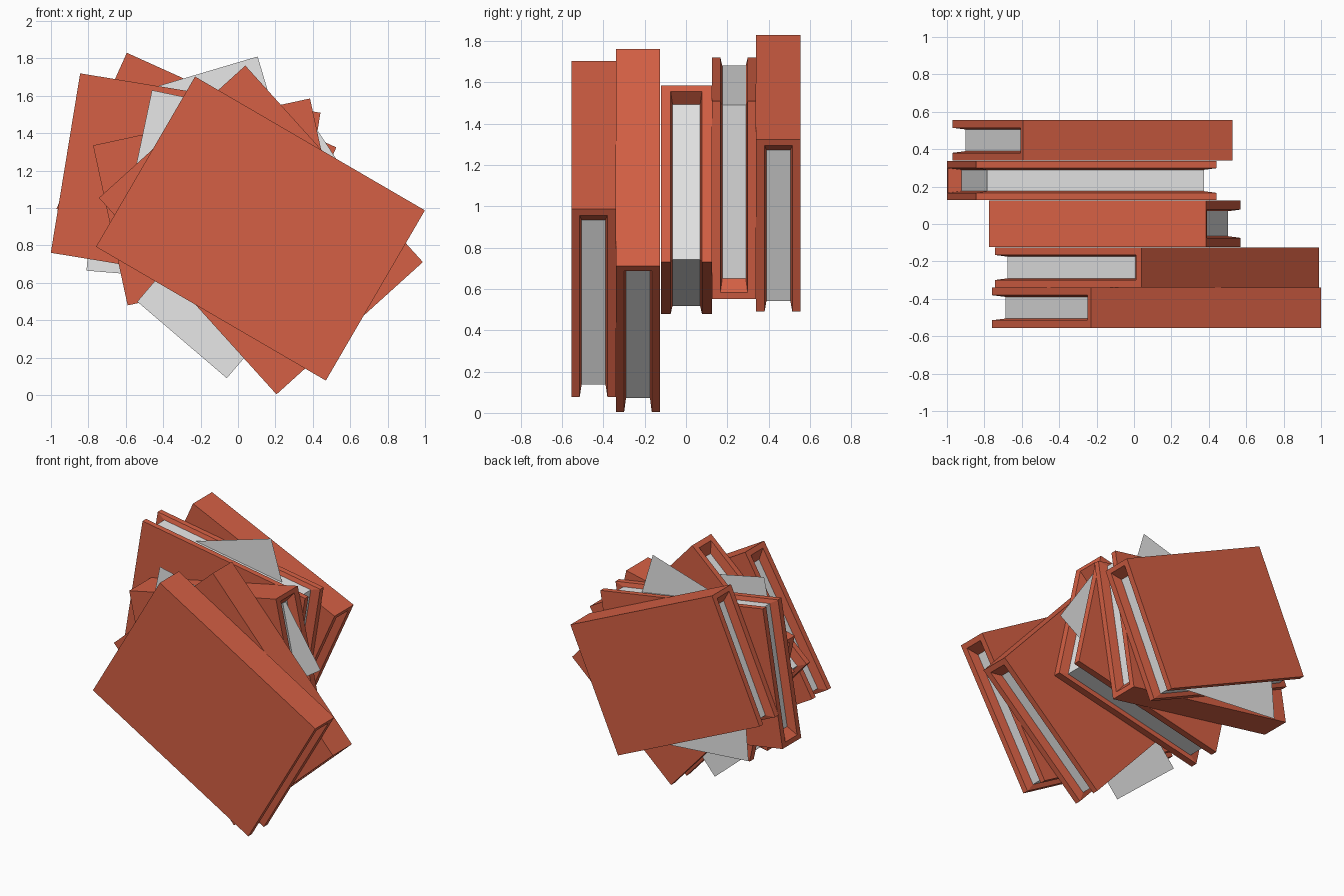
import bpy, bmesh, math
from mathutils import Vector

if "Cube" in bpy.data.objects:
    bpy.data.objects.remove(bpy.data.objects["Cube"])


def material(name, rgb):
    m = bpy.data.materials.new(name)
    m.diffuse_color = (*rgb, 1)
    m.use_nodes = True
    m.node_tree.nodes["Principled BSDF"].inputs["Base Color"].default_value = m.diffuse_color
    return m


RED = material("brick red cover", (0.665, 0.117, 0.058))
PAPER = material("paper grey", (0.8, 0.8, 0.8))


def make_object(name, bm, mat):
    bmesh.ops.recalc_face_normals(bm, faces=bm.faces)
    mesh = bpy.data.meshes.new(name)
    bm.to_mesh(mesh)
    bm.free()
    mesh.materials.append(mat)
    ob = bpy.data.objects.new(name, mesh)
    bpy.context.collection.objects.link(ob)
    return ob


def loft(name, sections, mat):
    """Closed solid through outlines [(y, [(x, z), ...]), ...]."""
    bm = bmesh.new()
    rings = [[bm.verts.new((x, y, z)) for x, z in pts] for y, pts in sections]
    n = len(rings[0])
    bm.faces.new(rings[0])
    bm.faces.new(rings[-1])
    for a, b in zip(rings, rings[1:]):
        for i in range(n):
            j = (i + 1) % n
            bm.faces.new((a[i], a[j], b[j], b[i]))
    return make_object(name, bm, mat)


def rect(x0, x1, z0, z1):
    return [(x0, z0), (x1, z0), (x1, z1), (x0, z1)]


INSET = 0.064  # how far the pages sit back from the short ends


def book(n, cx, cz, y0, y1, length, width, angle):
    """Book with its spine along local +z, turned about the y axis."""
    hx, hz, hy = length / 2, width / 2, (y1 - y0) / 2
    cover = 0.23 * (y1 - y0)
    fore = -hz + 0.03 * width
    inner = hz - 0.093 * width   # spine depth at the pages
    outer = hz - 0.035 * width   # spine depth at the ends
    parts = []
    # two covers, their inner rims tapering towards the pages
    for side, s in (("front", -1), ("back", 1)):
        full = rect(-hx, hx, -hz, hz)
        parts.append(loft(f"book_{n}_{side}_cover", [
            (s * hy, full),
            (s * (hy - cover + 0.009), full),
            (s * (hy - cover), rect(-hx + INSET, hx - INSET, fore, hz))], RED))
    # spine with sloped inner ends
    spine = [(-hx, hz), (hx, hz), (hx, outer), (hx - INSET, inner),
             (-hx + INSET, inner), (-hx, outer)]
    ys = hy - cover + 0.009
    parts.append(loft(f"book_{n}_spine", [(-hy, spine), (hy, spine)], RED))
    # page block
    pages = rect(-hx + INSET, hx - INSET, fore, inner)
    yp = hy - cover
    parts.append(loft(f"book_{n}_pages", [(-yp, pages), (yp, pages)], PAPER))
    for p in parts:
        p.location = (cx, (y0 + y1) / 2, cz)
        p.rotation_euler = (0, math.radians(angle), 0)


# five books standing one behind the other: cx, cz, y0, y1, length, width, angle
BOOKS = [
    (0.120, 0.890, -0.555, -0.340, 1.422, 1.053, 30.2),
    (0.1225, 0.8825, -0.340, -0.125, 1.416, 1.055, 47.9),
    (-0.1025, 1.0325, -0.122, 0.125, 1.187, 0.875, -12.2),
    (-0.280, 1.135, 0.127, 0.338, 1.302, 0.972, 189.3),
    (-0.2225, 1.160, 0.340, 0.555, 1.229, 0.915, 24.3),
]
for i, b in enumerate(BOOKS, 1):
    book(i, *b)


def sheet(name, y, corner, direction, w, h, turn):
    """Loose sheet: first edge along direction, second a quarter turn from it."""
    d = Vector(direction).normalized()
    e = Vector((-d.y, d.x)) * turn
    c = Vector(corner)
    bm = bmesh.new()
    pts = (c, c + d * w, c + d * w + e * h, c + e * h)
    bm.faces.new([bm.verts.new((p.x, y, p.y)) for p in pts])
    make_object(name, bm, PAPER)


# loose sheets poking out of the books
sheet("book_2_upper_sheet", -0.225, (-0.46, 1.63), (0.979, -0.206), 0.6, 0.6, -1)
sheet("book_2_lower_sheet", -0.24, (-0.06, 0.09), (-0.76, 0.65), 0.63, 0.7, -1)
sheet("book_3_sheet", 0.02, (0.64, 1.09), (-0.55, 0.83), 0.5, 0.63, 1)
sheet("book_4_sheet", 0.225, (0.105, 1.81), (-0.958, -0.284), 0.63, 0.7, 1)
sheet("book_5_sheet", 0.45, (-0.81, 0.665), (0.995, -0.08), 0.8, 0.6, 1)
